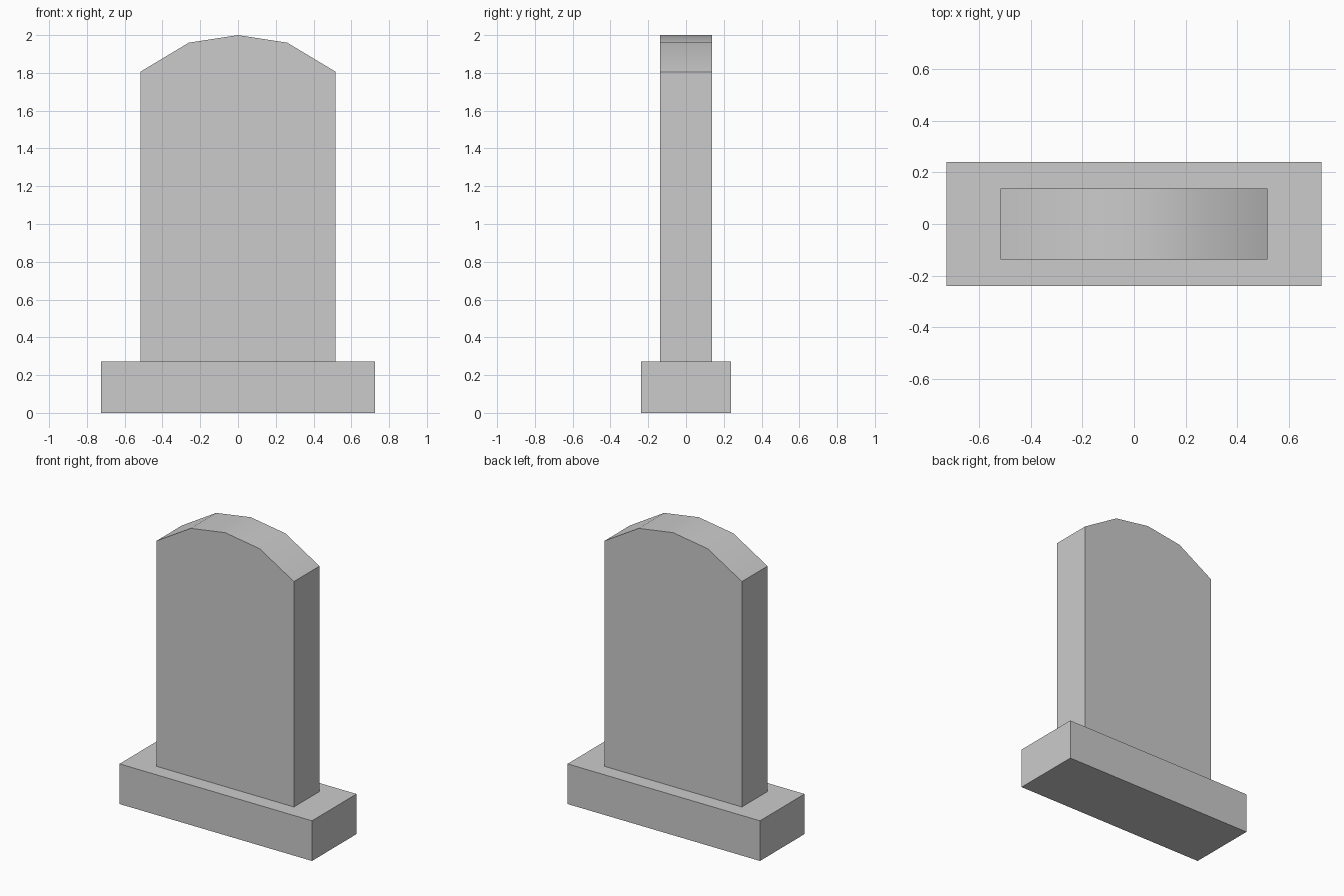
import bpy
import bmesh
import math

if "Cube" in bpy.data.objects:
    bpy.data.objects.remove(bpy.data.objects["Cube"])


def extruded(name, profile, depth):
    """Extrude a front (x, z) outline through y, centred on y = 0."""
    bm = bmesh.new()
    face = bm.faces.new([bm.verts.new((x, -depth / 2, z)) for x, z in profile])
    ext = bmesh.ops.extrude_face_region(bm, geom=[face])
    verts = [v for v in ext["geom"] if isinstance(v, bmesh.types.BMVert)]
    bmesh.ops.translate(bm, verts=verts, vec=(0, depth, 0))
    bmesh.ops.recalc_face_normals(bm, faces=bm.faces)
    mesh = bpy.data.meshes.new(name)
    bm.to_mesh(mesh)
    bm.free()
    obj = bpy.data.objects.new(name, mesh)
    bpy.context.collection.objects.link(obj)
    return obj


def mirrored(half):
    """Complete a right-hand outline with its left-hand mirror."""
    return half + [(-x, z) for x, z in reversed(half) if x > 0]


BASE_TOP = 0.273

# Plinth block
extruded("plinth", mirrored([(0.724, 0), (0.724, BASE_TOP)]), 0.478)

# Upright slab with a four-segment arched top
slab = extruded("headstone_slab", mirrored(
    [(0.517, BASE_TOP), (0.517, 1.806), (0.26, 1.96), (0, 2.0)]), 0.275)

# Smooth shading across the arch, sharp elsewhere
bpy.context.view_layer.objects.active = slab
slab.select_set(True)
bpy.ops.object.shade_smooth_by_angle(angle=math.radians(35))
